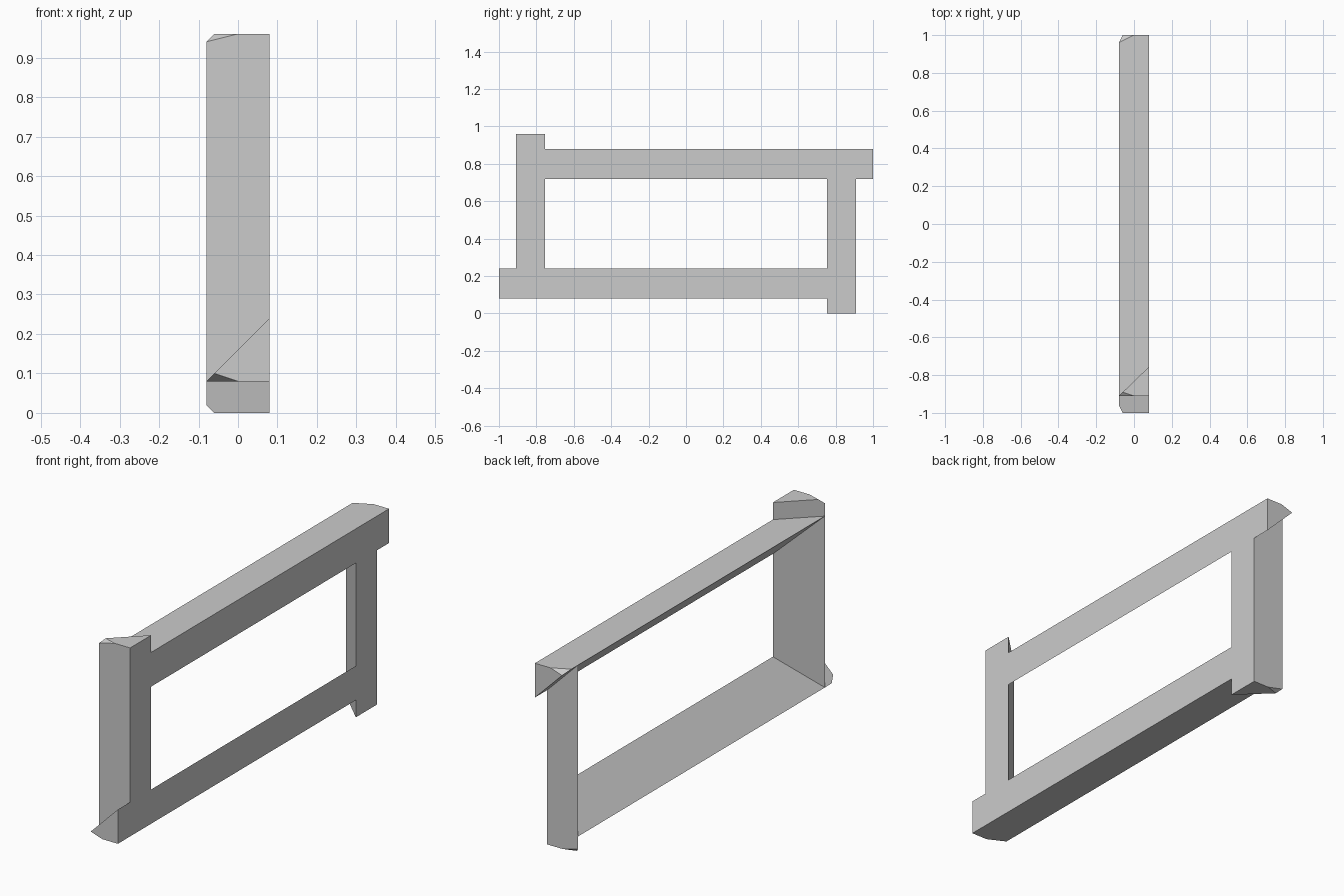
import bpy
import bmesh
from mathutils import Vector

if "Cube" in bpy.data.objects:
    bpy.data.objects.remove(bpy.data.objects["Cube"])

HALF = 0.08      # half thickness of the frame in x
MID_Z = 0.48     # height of the frame's centre


def wedge_bar(name, length, depth, nip, place):
    """Triangular bar: flat outer side and +x side, sloping inner back.
    The thin back edge is nipped off at the projecting end."""
    d_tip = depth * 0.02 / (2 * HALF)
    points = [
        (HALF, 0, 0), (HALF, depth, 0), (-HALF, 0, 0),             # flush end
        (HALF, 0, length), (HALF, depth, length),                  # projecting end
        (-0.06, d_tip, length), (0, 0, length), (-HALF, 0, length - nip),
    ]
    bm = bmesh.new()
    for p in points:
        bm.verts.new(place(*p))
    bmesh.ops.convex_hull(bm, input=bm.verts[:])
    bmesh.ops.dissolve_limit(bm, angle_limit=0.01, verts=bm.verts[:], edges=bm.edges[:])
    bmesh.ops.recalc_face_normals(bm, faces=bm.faces[:])
    mesh = bpy.data.meshes.new(name)
    bm.to_mesh(mesh)
    bm.free()
    obj = bpy.data.objects.new(name, mesh)
    bpy.context.collection.objects.link(obj)
    return obj


# Each pair is the same bar turned half a revolution about the frame's centre
for s, post, rail in ((1, "front_post", "bottom_rail"), (-1, "back_post", "top_rail")):
    # upright, projecting past one rail
    wedge_bar(post, 0.88, 0.155, 0.02,
              lambda x, d, t: Vector((x, s * (-0.91 + d), MID_Z + s * (t - 0.40))))
    # long rail, projecting past one post
    wedge_bar(rail, 1.91, 0.16, 0.04,
              lambda x, d, t: Vector((x, s * (0.91 - t), MID_Z + s * (d - 0.40))))
